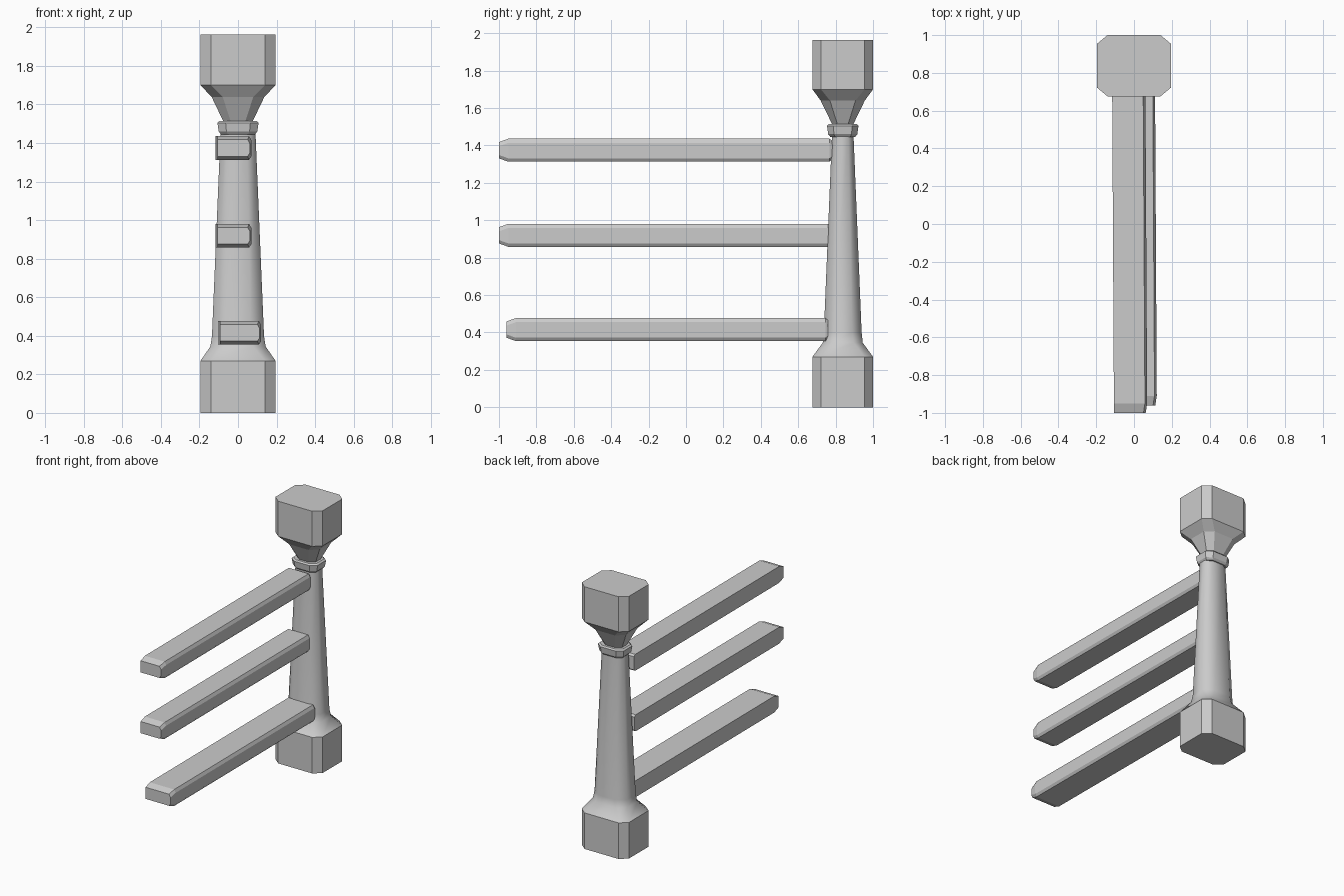
import bpy
import bmesh

if "Cube" in bpy.data.objects:
    bpy.data.objects.remove(bpy.data.objects["Cube"])

POST_Y = 0.838


def loft(name, rings, smooth=False, caps=True):
    """Skin a stack of equal-length vertex rings into one object."""
    bm = bmesh.new()
    loops = [[bm.verts.new(p) for p in ring] for ring in rings]
    n = len(loops[0])
    for a, b in zip(loops, loops[1:]):
        for i in range(n):
            j = (i + 1) % n
            bm.faces.new((a[i], a[j], b[j], b[i]))
    if caps:
        bm.faces.new(loops[0][::-1])
        bm.faces.new(loops[-1])
    bmesh.ops.recalc_face_normals(bm, faces=bm.faces)
    for f in bm.faces:
        f.smooth = smooth
    mesh = bpy.data.meshes.new(name)
    bm.to_mesh(mesh)
    bm.free()
    obj = bpy.data.objects.new(name, mesh)
    bpy.context.collection.objects.link(obj)
    return obj


def octagon(z, hx, hy, cut=0.28):
    """Rectangle with chamfered corners; cut is a fraction of the half size."""
    ix, iy = hx * (1 - cut), hy * (1 - cut)
    return [(x, POST_Y + y, z) for x, y in (
        (hx, -iy), (hx, iy), (ix, hy), (-ix, hy),
        (-hx, iy), (-hx, -iy), (-ix, -hy), (ix, -hy))]


def post_part(name, sections, **kw):
    return loft(name, [octagon(*s) for s in sections], **kw)


# Post: base block, tapering shaft, collar and flared head
post_part("post_base", [(0, 0.195, 0.162), (0.27, 0.195, 0.162)])
post_part("post_shaft", [
    (0.27, 0.195, 0.162, 0.28), (0.345, 0.143, 0.107, 0.45),
    (0.40, 0.135, 0.101, 0.5), (1.47, 0.09, 0.057, 0.5)],
    smooth=True, caps=False)
post_part("post_collar", [
    (1.445, 0.088, 0.066, 0.4), (1.46, 0.100, 0.078, 0.4),
    (1.505, 0.107, 0.084, 0.4), (1.515, 0.095, 0.075, 0.4)])
post_part("post_head", [
    (1.51, 0.075, 0.055, 0.5), (1.64, 0.137, 0.118, 0.42),
    (1.70, 0.195, 0.162), (1.963, 0.195, 0.162)])


def rail(name, x0, x1, y0, y1, z0, z1):
    """Plank with bevelled right edges and ends, slightly skewed along y."""
    def ring(y, inset, right_inset):
        dx = -0.01 * (y + 1) / 1.8
        a, b = x0 + dx, x1 + dx - right_inset
        lo, hi = z0 + inset, z1 - inset
        return [(a, y, lo), (b - 0.012, y, lo), (b, y, lo + 0.018),
                (b, y, hi - 0.022), (b - 0.012, y, hi), (a, y, hi)]
    loft(name, [ring(y0, 0.018, 0.008), ring(y0 + 0.05, 0, 0),
                ring(y1 - 0.015, 0, 0), ring(y1, 0.012, 0.006)])


# Three fence rails
rail("rail_top", -0.106, 0.070, -1.0, 0.782, 1.313, 1.436)
rail("rail_middle", -0.106, 0.070, -1.0, 0.775, 0.858, 0.981)
rail("rail_bottom", -0.093, 0.121, -0.96, 0.760, 0.354, 0.477)
